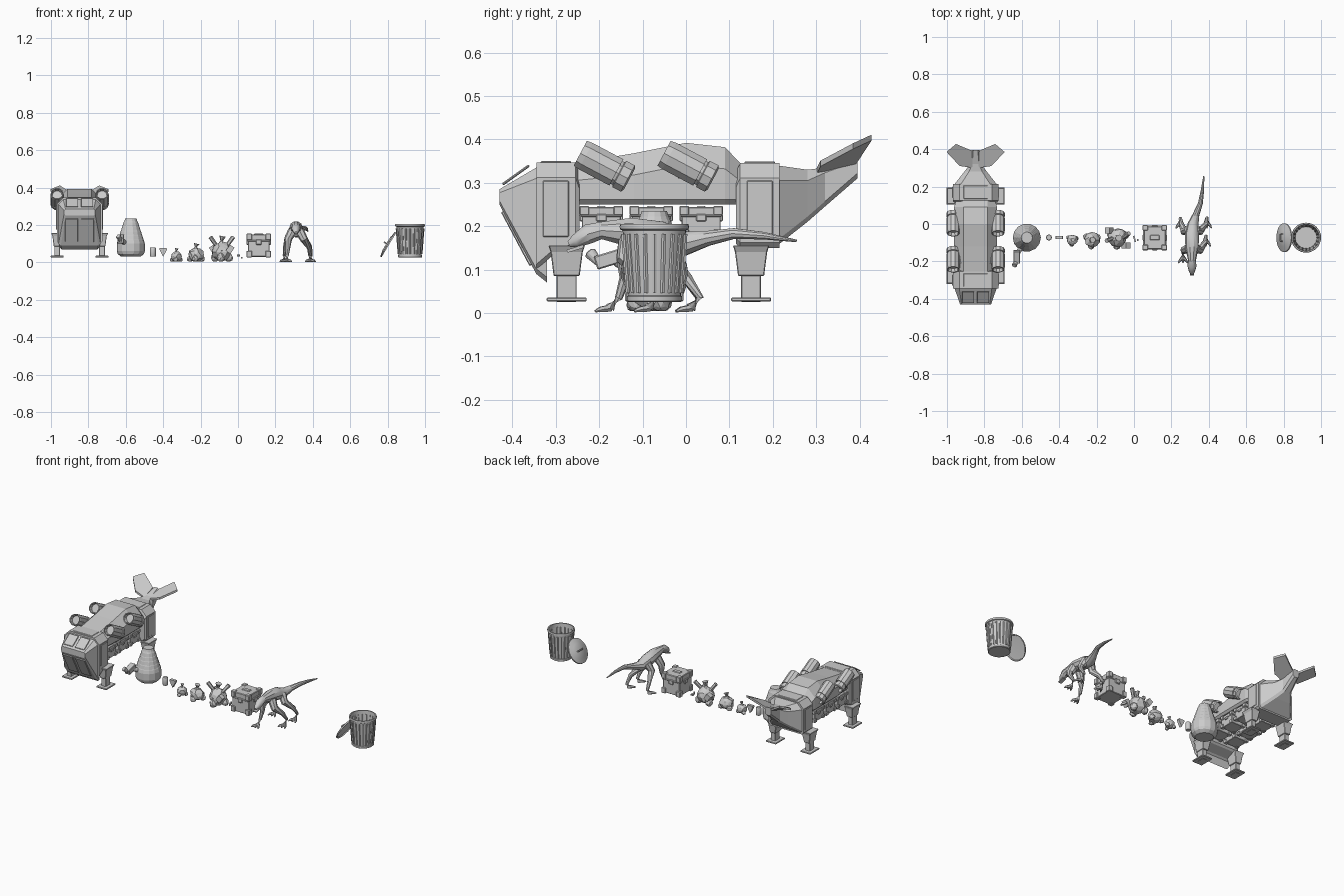
import bpy, bmesh, math, random
from mathutils import Vector, Matrix

random.seed(4)
cube = bpy.data.objects.get("Cube")
if cube:
    bpy.data.objects.remove(cube)


def finish(bm, name, location=(0, 0, 0), bevel=0, smooth=False):
    bmesh.ops.remove_doubles(bm, verts=bm.verts, dist=1e-5)
    bmesh.ops.recalc_face_normals(bm, faces=bm.faces)
    mesh = bpy.data.meshes.new(name)
    bm.to_mesh(mesh)
    bm.free()
    obj = bpy.data.objects.new(name, mesh)
    bpy.context.collection.objects.link(obj)
    obj.location = location
    if bevel:
        modifier = obj.modifiers.new("Bevel", "BEVEL")
        modifier.width = bevel
        modifier.segments = 1
    if smooth:
        bpy.context.view_layer.objects.active = obj
        bpy.ops.object.select_all(action="DESELECT")
        obj.select_set(True)
        bpy.ops.object.shade_smooth_by_angle(angle=math.radians(35))
    return obj


def box(bm, center, size, rotation=None):
    matrix = Matrix.Translation(center)
    if rotation:
        matrix = matrix @ Matrix.Rotation(rotation[0], 4, rotation[1])
    bmesh.ops.create_cube(bm, size=1, matrix=matrix @ Matrix.Diagonal((*size, 1)))


def lathe(bm, profile, sides, matrix=Matrix()):
    verts = [bm.verts.new(matrix @ Vector((r, 0, z))) for r, z in profile]
    edges = [bm.edges.new(pair) for pair in zip(verts, verts[1:])]
    bmesh.ops.spin(bm, geom=verts + edges, cent=matrix.translation, axis=matrix.col[2].to_3d(),
                   angle=math.tau, steps=sides)


def skin(bm, rings):
    rows = [[bm.verts.new(p) for p in ring] for ring in rings]
    count = len(rows[0])
    for low, high in zip(rows, rows[1:]):
        for i in range(count):
            j = (i + 1) % count
            bm.faces.new((low[i], low[j], high[j], high[i]))
    bm.faces.new(rows[0])
    bm.faces.new(rows[-1])


def hull(bm, sections):
    # each section: y, half width, bottom, top, upper chamfer
    rings = []
    for y, w, low, high, c in sections:
        b = min(.012, (high - low) / 4)
        half = [(w - b, low), (w, low + b), (w, high - c), (w - c, high)]
        rings.append([(x, y, z) for x, z in half] + [(-x, y, z) for x, z in reversed(half)])
    skin(bm, rings)


def tube(bm, points, sides=8):
    centers = [Vector(p[:3]) for p in points]
    rings = []
    for i, (center, point) in enumerate(zip(centers, points)):
        along = (centers[min(i + 1, len(centers) - 1)] - centers[max(i - 1, 0)]).normalized()
        guide = Vector((0, 0, 1)) if abs(along.z) < .8 else Vector((0, 1, 0))
        side = along.cross(guide).normalized()
        up = side.cross(along)
        rings.append([center + point[3] * (side * math.cos(a) + up * math.sin(a))
                      for a in (math.tau * k / sides for k in range(sides))])
    skin(bm, rings)


def crate(name, center, size):
    bm = bmesh.new()
    x, y, z = size
    box(bm, (0, 0, 0), (x * .9, y * .9, z * .94))
    for sx in (-1, 1):
        for sy in (-1, 1):
            for sz in (-1, 1):
                box(bm, (sx * x * .39, sy * y * .39, sz * z * .36), (x * .22, y * .22, z * .28))
    # lid seam, latches and top handle
    box(bm, (0, 0, z * .2), (x * .95, y * .95, z * .07))
    for s in (-1, 1):
        box(bm, (0, s * y * .46, z * .14), (x * .24, y * .08, z * .22))
        box(bm, (s * x * .46, 0, z * .14), (x * .08, y * .24, z * .22))
    box(bm, (0, 0, z * .47), (x * .4, y * .2, z * .06))
    finish(bm, name, center, bevel=min(size) * .025)


# Cargo ship hull
SHIP = Vector((-.847, 0, 0))
bm = bmesh.new()
hull(bm, [(-.43, .083, .25, .285, .008), (-.345, .112, .09, .335, .025), (-.32, .108, .07, .335, .025)])
finish(bm, "ship_nose", SHIP)
bm = bmesh.new()
hull(bm, [(-.345, .122, .1, .347, .035), (-.31, .122, .13, .347, .035),
          (-.255, .122, .15, .347, .035), (-.245, .115, .16, .32, .035)])
finish(bm, "ship_front_block", SHIP)
bm = bmesh.new()
hull(bm, [(-.26, .105, .25, .345, .04), (-.12, .115, .25, .368, .05), (0, .115, .25, .392, .05),
          (.09, .115, .25, .382, .05), (.125, .105, .25, .345, .04)])
finish(bm, "ship_cargo_roof", SHIP)
bm = bmesh.new()
hull(bm, [(.115, .115, .16, .325, .035), (.125, .122, .15, .346, .035), (.215, .122, .15, .346, .035)])
finish(bm, "ship_rear_block", SHIP)
bm = bmesh.new()
hull(bm, [(.21, .115, .155, .34, .035), (.28, .06, .21, .33, .025),
          (.32, .03, .245, .335, .012), (.395, .022, .31, .36, .01)])
finish(bm, "ship_tail_boom", SHIP)

# Nose windows and roof panels
bm = bmesh.new()
for s in (-1, 1):
    box(bm, (s * .043, -.39, .172), (.068, .008, .14), (.488, "X"))
    box(bm, (s * .04, -.392, .318), (.065, .075, .006), (.62, "X"))
finish(bm, "nose_windows", SHIP, bevel=.002)
bm = bmesh.new()
for y, z in ((-.3, .347), (.17, .346)):
    box(bm, (0, y, z), (.13, .07, .006))
    for s in (-1, 1):
        box(bm, (s * .122, y, .24), (.006, .06, .13))
finish(bm, "ship_panels", SHIP, bevel=.002)

for s, side in ((-1, "right"), (1, "left")):
    # Swept tail fins
    bm = bmesh.new()
    outline = [(.015, .3, .325), (.085, .31, .345), (.155, .385, .385),
               (.105, .428, .405), (.02, .392, .35)]
    skin(bm, [[(s * x, y, z + t) for x, y, z in outline] for t in (-.007, .006)])
    finish(bm, side + "_tail_fin", SHIP)
    for y, end in ((-.187, "front"), (.006, "rear")):
        # Tilted engine pods
        bm = bmesh.new()
        pose = Matrix.Translation((s * .12, y, .338)) @ Matrix.Rotation(math.radians(62), 4, "X")
        lathe(bm, [(0, .045), (.026, .045), (.03, .064), (.034, .064), (.036, .05), (.036, -.03),
                   (.031, -.03), (.031, -.036), (.036, -.038), (.036, -.06), (.028, -.064),
                   (.024, -.045), (0, -.045)], 10, pose)
        box(bm, (s * .095, y, .325), (.05, .05, .03))
        finish(bm, f"{side}_{end}_engine", SHIP)
    for y, end in ((-.275, "front"), (.15, "rear")):
        # Landing legs
        bm = bmesh.new()
        rings = []
        for z, inner, outer, depth in ((.085, .1, .138, .03), (.14, .09, .145, .037), (.156, .09, .153, .042)):
            rings.append([(s * x, y + d, z) for x, d in
                          ((inner, -depth), (outer, -depth), (outer, depth), (inner, depth))])
        skin(bm, rings)
        box(bm, (s * .12, y, .06), (.03, .046, .07))
        box(bm, (s * .12, y, .031), (.07, .092, .009))
        finish(bm, f"{side}_{end}_landing_leg", SHIP, bevel=.002)
    for i in range(3):
        crate(f"{side}_cargo_crate_{i}", SHIP + Vector((s * .06, -.195 + i * .115, .209)), (.1, .1, .075))

# Faceted tank with bands and a side nozzle
bm = bmesh.new()
profile = [(0, .03), (.052, .03), (.07, .045), (.075, .06), (.075, .1)]
for i in range(1, 6):
    z = .1 + i * .023
    r = .075 - i * .0075
    profile += [(r + .002, z - .003), (r, z)]
lathe(bm, profile + [(.034, .222), (.03, .235), (0, .235)], 14)
finish(bm, "tank", (-.573, -.073, 0))
bm = bmesh.new()
box(bm, (-.627, -.175, .125), (.036, .07, .032), (.3, "X"))
tube(bm, [(-.6, -.12, .1, .014), (-.625, -.16, .12, .014)])
tube(bm, [(-.627, -.2, .115, .01), (-.64, -.222, .14, .016)], 6)
finish(bm, "tank_nozzle", bevel=.003)

# Small can and wedge slice
bm = bmesh.new()
lathe(bm, [(0, .03), (.014, .03), (.016, .034), (.016, .075), (.013, .08), (0, .08)], 10)
finish(bm, "can", (-.455, -.072, 0), smooth=True)
bm = bmesh.new()
wedge = [(0, .03), (.021, .07), (.018, .077), (-.018, .077), (-.021, .07)]
skin(bm, [[(x, y, z) for x, z in wedge] for y in (-.009, .009)])
finish(bm, "wedge_slice", (-.4, -.072, 0))


# Crumpled rubbish bags
def bag(bm, x, y, radius, height):
    center = Vector((x, y, height * .4))
    ball = bmesh.ops.create_icosphere(bm, subdivisions=2, radius=1)["verts"]
    for v in ball:
        crumple = random.uniform(.86, 1.06)
        v.co = center + Vector((v.co.x * radius, v.co.y * radius, v.co.z * height * .4)) * crumple
        v.co.z = max(v.co.z, .004)
    tube(bm, [(x, y, height * .7, radius * .4), (x, y, height * .82, radius * .14),
              (x + radius * .1, y, height, radius * .36)], 7)


for name, x, y, radius, height in (("small_bag", -.33, -.085, .03, .075), ("medium_bag", -.225, -.085, .043, .1),
                                   ("large_bag", -.087, -.075, .052, .14)):
    bm = bmesh.new()
    bag(bm, x, y, radius, height)
    for angle in (.4, 2.6, 4.6):
        bag(bm, x + radius * .8 * math.cos(angle), y + radius * .8 * math.sin(angle), radius * .42, height * .45)
    finish(bm, name)
bm = bmesh.new()
for s in (-1, 1):
    tube(bm, [(-.087 + s * .025, -.075, .085, .01), (-.087 + s * .06, -.07 + s * .02, .135, .012)], 6)
    box(bm, (-.087 + s * .045, -.075 - s * .04, .07), (.03, .03, .04), (s * .6, "Y"))
finish(bm, "loose_rubbish")
bm = bmesh.new()
box(bm, (.003, -.08, .037), (.008, .035, .012), (.3, "Z"))
box(bm, (.02, -.085, .025), (.008, .01, .008))
finish(bm, "scraps")

crate("storage_crate", (.111, -.073, .09), (.13, .135, .128))

# Long tailed reptile
bm = bmesh.new()
tube(bm, [(.31, -.27, .158, .007), (.31, -.255, .165, .016), (.31, -.225, .182, .024), (.31, -.195, .19, .021),
          (.31, -.13, .186, .035), (.31, -.06, .175, .038), (.316, 0, .16, .029), (.332, .05, .172, .018),
          (.355, .11, .183, .013), (.366, .18, .178, .009), (.373, .255, .166, .003)], 10)
box(bm, (.31, -.255, .148), (.022, .04, .007), (.3, "X"))
finish(bm, "reptile_body", smooth=True)
legs = (("right_front", -1, -.13, .262, -.175), ("left_front", 1, -.13, .385, -.085),
        ("right_rear", -1, -.03, .248, .01), ("left_rear", 1, -.03, .39, .012))
for name, s, hip, x, y in legs:
    bm = bmesh.new()
    tube(bm, [(.31 + s * .018, hip, .17, .025), (.31 + s * .042, hip - .01, .125, .021),
              (x - s * .005, (hip + y) / 2 + .012, .08, .013), (x, y + .02, .035, .009), (x, y, .012, .012)])
    for spread in (-1, 0, 1):
        tube(bm, [(x, y, .011, .009), (x + spread * .018, y - .022, .008, .007),
                  (x + spread * .024, y - .034, .004, .003)], 6)
    finish(bm, "reptile_" + name + "_leg", smooth=True)

# Ribbed open bin
bm = bmesh.new()
lathe(bm, [(0, .025), (.06, .025), (.064, .028), (.064, .038), (.061, .04), (.073, .19), (.079, .193),
           (.08, .199), (.078, .205), (.071, .205), (.058, .035), (0, .035)], 32)
finish(bm, "bin", (.92, -.073, 0), smooth=True)
bm = bmesh.new()
for i in range(20):
    angle = math.tau * i / 20
    c, d = math.cos(angle), math.sin(angle)
    tube(bm, [(c * r, d * r, z, .0055) for r, z in ((.061, .046), (.0715, .182))], 6)
finish(bm, "bin_ribs", (.92, -.073, 0))

# Leaning lid and its handle
tilt = Matrix.Translation((.8, -.073, .097)) @ Matrix.Rotation(math.radians(-59), 4, "Y")
bm = bmesh.new()
lathe(bm, [(0, .008), (.045, .007), (.05, .004), (.072, .002), (.077, -.001), (.077, -.008),
           (.073, -.008), (.07, -.002), (0, .001)], 32, tilt)
finish(bm, "bin_lid", smooth=True)
bm = bmesh.new()
tube(bm, [tuple(tilt @ Vector((0, y, z))) + (.004,) for y, z in
          ((-.02, .004), (-.017, .02), (.017, .02), (.02, .004))], 6)
finish(bm, "lid_handle")
